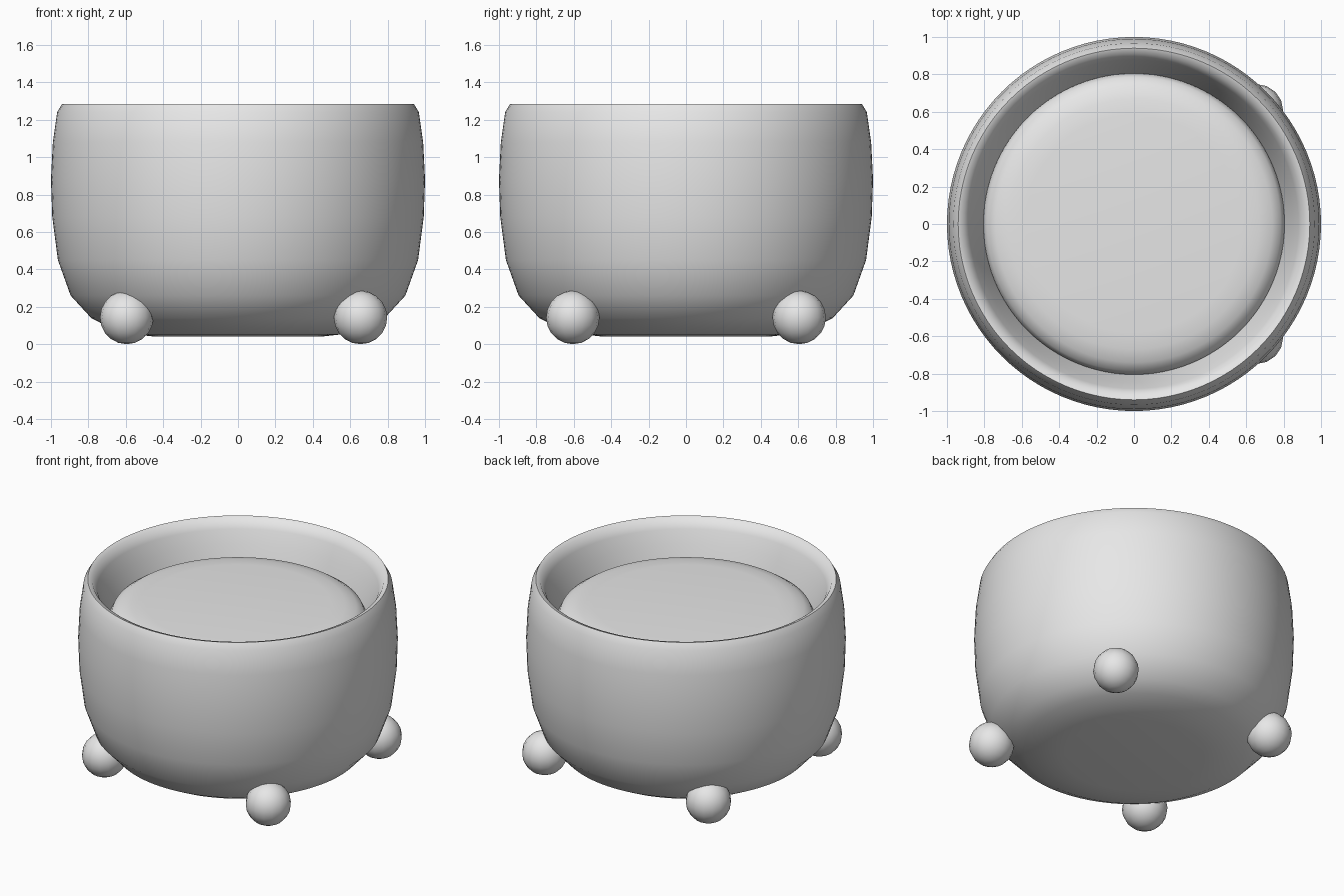
import bpy
import bmesh
from math import tau, radians
from mathutils import Matrix

cube = bpy.data.objects.get("Cube")
if cube:
    bpy.data.objects.remove(cube, do_unlink=True)

grey = bpy.data.materials.new("light grey")
grey.use_nodes = True
color = (0.8, 0.8, 0.8, 1)
grey.diffuse_color = color
grey.node_tree.nodes["Principled BSDF"].inputs["Base Color"].default_value = color


def finish(name, bm, angle=60):
    bmesh.ops.recalc_face_normals(bm, faces=bm.faces)
    mesh = bpy.data.meshes.new(name)
    bm.to_mesh(mesh)
    bm.free()
    mesh.materials.append(grey)
    obj = bpy.data.objects.new(name, mesh)
    bpy.context.collection.objects.link(obj)
    bpy.ops.object.select_all(action="DESELECT")
    obj.select_set(True)
    bpy.context.view_layer.objects.active = obj
    bpy.ops.object.shade_smooth_by_angle(angle=radians(angle))
    return obj


def lathe(name, profile, steps=96):
    bm = bmesh.new()
    verts = [bm.verts.new((r, 0, z)) for r, z in profile]
    edges = [bm.edges.new(pair) for pair in zip(verts, verts[1:])]
    bmesh.ops.spin(bm, geom=verts + edges, cent=(0, 0, 0), axis=(0, 0, 1),
                   angle=tau, steps=steps)
    bmesh.ops.remove_doubles(bm, verts=bm.verts, dist=0.0005)
    return finish(name, bm)


# Bowl: rounded outside, soft rim, inward sloping wall and hidden floor
lathe("bowl", [
    (0, 0.04), (0.44, 0.04), (0.55, 0.052), (0.69, 0.09), (0.785, 0.14),
    (0.895, 0.26), (0.963, 0.45), (0.993, 0.68), (1, 0.88), (0.99, 1.08),
    (0.967, 1.24), (0.94, 1.285), (0.91, 1.275), (0.88, 1.22),
    (0.85, 1.13), (0.81, 1.03), (0.79, 0.95), (0, 0.95),
])

# Filling: flat disc with a rounded edge
lathe("filling", [
    (0, 1.115), (0.58, 1.115), (0.67, 1.108), (0.74, 1.09),
    (0.785, 1.06), (0.805, 1.02), (0.8, 0.96), (0, 0.96),
])

# Four ball feet, set slightly toward one side
for side, x in (("right", -0.595), ("left", 0.655)):
    for end, y in (("front", -0.605), ("back", 0.605)):
        bm = bmesh.new()
        bmesh.ops.create_uvsphere(bm, u_segments=16, v_segments=10, radius=0.143,
                                  matrix=Matrix.Translation((x, y, 0.143)))
        finish(f"{end}_{side}_foot", bm)
